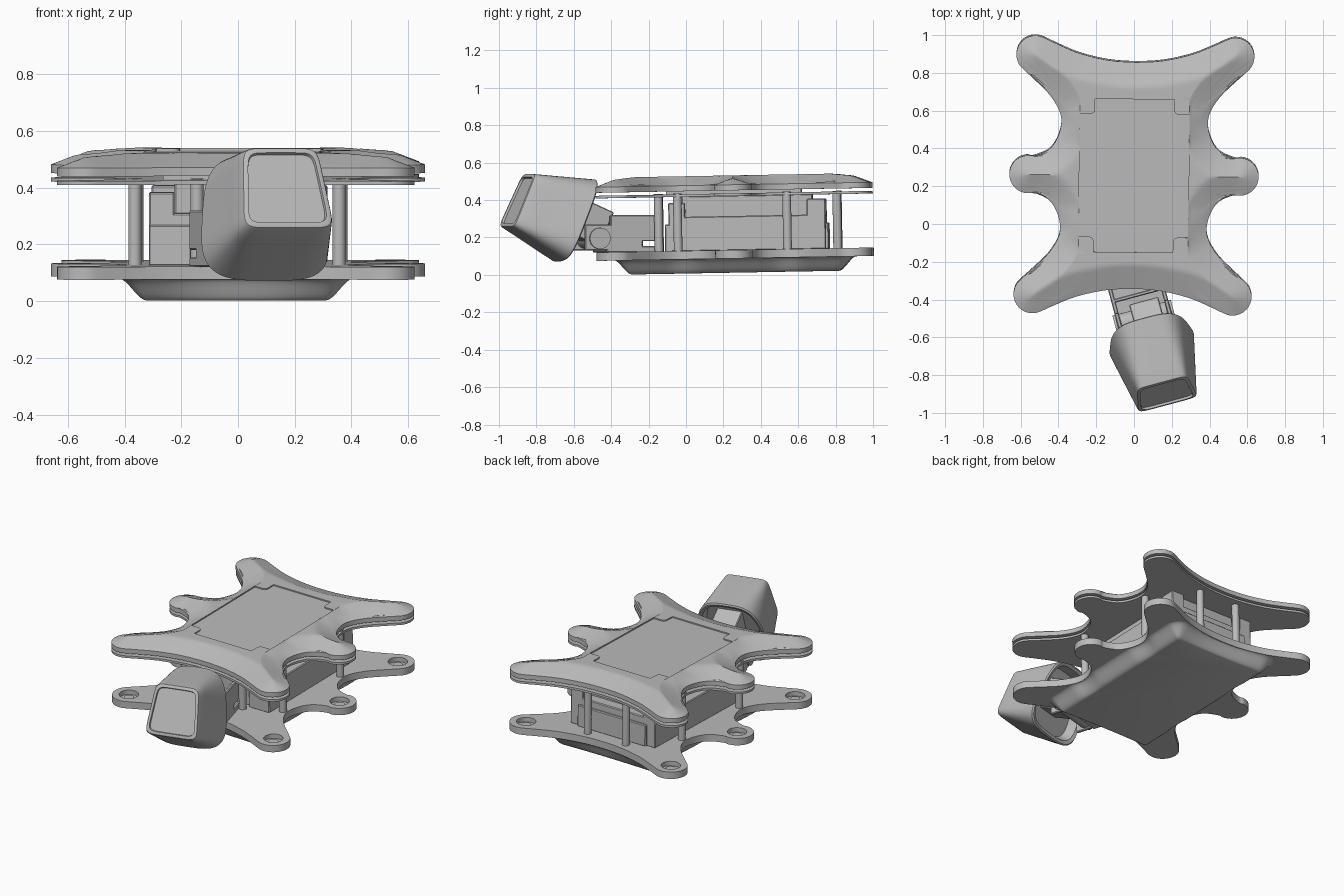
import bpy, bmesh, math
from math import sin, cos, pi, radians
from mathutils import Matrix, Vector

cube = bpy.data.objects.get("Cube")
if cube:
    bpy.data.objects.remove(cube)

grey = bpy.data.materials.new("plain_grey")
grey.use_nodes = True
grey.diffuse_color = (0.5, 0.5, 0.5, 1)
grey.node_tree.nodes["Principled BSDF"].inputs["Base Color"].default_value = (0.5, 0.5, 0.5, 1)

# Frames: the body leans a little, the neck is yawed, the head is yawed and pitched
BODY = Matrix.Translation((0, 0.265, 0)) @ Matrix.Rotation(-0.012, 4, 'Z') @ Matrix.Rotation(0.018, 4, 'X')
YAW = Matrix.Rotation(radians(15), 4, 'Z')
PITCH = Matrix.Rotation(radians(-24), 4, 'X')
NECK = Matrix.Translation((0.05, -0.48, 0)) @ YAW
HEAD = Matrix.Translation((0.165, -0.9, 0.4)) @ YAW @ PITCH


def add(name, mesh, matrix, angle=30):
    mesh.materials.clear()
    mesh.materials.append(grey)
    mesh.shade_smooth()
    mesh.set_sharp_from_angle(angle=radians(angle))
    obj = bpy.data.objects.new(name, mesh)
    bpy.context.collection.objects.link(obj)
    obj.matrix_world = matrix
    return obj


def finish(name, bm, matrix, angle=30):
    bmesh.ops.recalc_face_normals(bm, faces=bm.faces)
    mesh = bpy.data.meshes.new(name)
    bm.to_mesh(mesh)
    bm.free()
    return add(name, mesh, matrix, angle)


def box(name, matrix, x, y, z, bevel=0.005):
    bm = bmesh.new()
    bmesh.ops.create_cube(bm, size=1)
    for v in bm.verts:
        v.co = [lo + (c + 0.5) * (hi - lo) for c, (lo, hi) in zip(v.co, (x, y, z))]
    if bevel:
        bmesh.ops.bevel(bm, geom=bm.edges[:], offset=bevel, segments=1, affect='EDGES')
    return finish(name, bm, matrix)


def cylinder(name, matrix, radius, length):
    bm = bmesh.new()
    bmesh.ops.create_cone(bm, cap_ends=True, segments=28, radius1=radius, radius2=radius, depth=length)
    return finish(name, bm, matrix)


def loft(name, rings, matrix, angle=30):
    bm = bmesh.new()
    rows = [[bm.verts.new(p) for p in ring] for ring in rings]
    n = len(rows[0])
    for a, b in zip(rows, rows[1:]):
        for i in range(n):
            j = (i + 1) % n
            bm.faces.new((a[i], a[j], b[j], b[i]))
    bm.faces.new(rows[0])
    bm.faces.new(rows[-1])
    bmesh.ops.remove_doubles(bm, verts=bm.verts, dist=0.0004)
    return finish(name, bm, matrix, angle)


def slab(name, loops, z0, z1, matrix):
    """Flat plate from an outline and optional hole loops."""
    curve = bpy.data.curves.new(name, 'CURVE')
    curve.dimensions = '2D'
    curve.fill_mode = 'BOTH'
    curve.extrude = (z1 - z0) / 2
    for loop in loops:
        s = curve.splines.new('POLY')
        s.points.add(len(loop) - 1)
        for pt, p in zip(s.points, loop):
            pt.co = (p[0], p[1], 0, 1)
        s.use_cyclic_u = True
    temp = bpy.data.objects.new(name + "_temp", curve)
    bpy.context.collection.objects.link(temp)
    bpy.context.view_layer.update()
    mesh = bpy.data.meshes.new_from_object(temp.evaluated_get(bpy.context.evaluated_depsgraph_get()))
    bpy.data.objects.remove(temp)
    bpy.data.curves.remove(curve)
    mesh.transform(Matrix.Translation((0, 0, (z0 + z1) / 2)))
    return add(name, mesh, matrix)


def arc(cx, cy, r, a0, a1, n):
    return [(cx + r * cos(radians(a0 + (a1 - a0) * i / n)),
             cy + r * sin(radians(a0 + (a1 - a0) * i / n))) for i in range(n + 1)]


# Six-lobed outline: one quarter, mirrored twice, then smoothed
quarter = [(0, 0.6), (0.15, 0.61), (0.3, 0.645), (0.41, 0.69)]
quarter += arc(0.53, 0.635, 0.1, 115, -45, 8)
quarter += [(0.52, 0.49), (0.45, 0.42), (0.4, 0.34), (0.388, 0.27), (0.41, 0.19), (0.455, 0.13)]
quarter += arc(0.56, 0, 0.1, 105, 0, 6)
half = quarter + [(x, -y) for x, y in reversed(quarter[:-1])]
ctrl = [Vector(p) for p in half + [(-x, y) for x, y in reversed(half[1:-1])]]
outline = []
for i in range(len(ctrl)):
    a, b, c, d = (ctrl[(i + k) % len(ctrl)] for k in (-1, 0, 1, 2))
    for t in (0, 0.33, 0.67):
        outline.append(0.5 * (2 * b + (c - a) * t + (2 * a - 5 * b + 4 * c - d) * t ** 2
                              + (3 * b - a - 3 * c + d) * t ** 3))


def clamp(p, hx, hy):
    return Vector((max(-hx, min(hx, p.x)), max(-hy, min(hy, p.y))))


def flat(z):
    return [(p.x, p.y, z) for p in outline]


# Top cover: domed shell rising from the rim to a sunken rectangular panel
PX, PY = 0.29, 0.405
inner = [clamp(p, PX, PY) for p in outline]
rings = [flat(0.452), flat(0.482)]
for k in range(1, 15):
    ring = []
    for p, q in zip(outline, inner):
        m = p.lerp(q, k / 14)
        gap = min((m - o).length for o in outline)
        ring.append((m.x, m.y, 0.482 + 0.05 * min(1, gap / min(0.13, (p - q).length))))
    rings.append(ring)
rings[-1] = [(q.x, q.y, 0.532) for q in inner]
rings.append([(q.x, q.y, 0.524) for q in inner])
loft("top_cover", rings, BODY, 25)
for sx in (-1, 1):
    for sy in (-1, 1):
        notch = [(PX, PY), (PX, PY - 0.08)] + arc(PX - 0.055, PY - 0.055, 0.025, 270, 180, 5) + [(PX - 0.08, PY)]
        slab("panel_corner", [[(sx * x, sy * y) for x, y in notch]], 0.515, 0.532, BODY)

# Upper and lower plates, the lower one with a round pocket in each lobe
slab("upper_plate", [outline], 0.422, 0.436, BODY)
slab("lower_plate_base", [outline], 0.088, 0.104, BODY)
lobes = [(sx * x, y) for sx in (-1, 1) for x, y in ((0.53, 0.635), (0.56, 0), (0.53, -0.635))]
slab("lower_plate", [outline] + [arc(x, y, 0.058, 0, 350, 35) for x, y in lobes], 0.104, 0.133, BODY)
for x, y in lobes:
    cylinder("pocket_hub", BODY @ Matrix.Translation((x, y, 0.108)), 0.03, 0.012)

# Belly pan blending down from the lower plate to a flat rectangle
rings = []
for k in range(9):
    s = 1 - k / 8
    ring = []
    for p in outline:
        q = clamp(p, 0.315, 0.55)
        out = p - q
        m = q + out.normalized() * s * min(0.1, out.length * 0.99)
        ring.append((m.x, m.y, 0.012 + 0.078 * s * s * (3 - 2 * s)))
    rings.append(ring)
loft("belly_pan", rings, BODY, 40)

# Spacer posts
for sx in (-1, 1):
    for x, y in ((0.36, 0.285), (0.36, -0.3), (0.14, 0.55), (0.14, -0.405)):
        cylinder("spacer_post", BODY @ Matrix.Translation((sx * x, y, 0.28)), 0.023, 0.32)

# Inner housing: low tray, narrower core and corner columns
box("housing_tray", BODY, (-0.31, 0.31), (-0.35, 0.49), (0.13, 0.315))
box("housing_core", BODY, (-0.22, 0.22), (-0.28, 0.42), (0.3, 0.425))
box("cover_spacer", BODY, (-0.26, 0.26), (-0.36, 0.36), (0.43, 0.46), 0)
for sx in (-1, 1):
    xs = sorted((sx * 0.22, sx * 0.31))
    box("front_column", BODY, xs, (-0.35, -0.26), (0.3, 0.39))
    box("rear_column", BODY, xs, (0.39, 0.49), (0.3, 0.4))
    box("front_pad", BODY, sorted((sx * 0.16, sx * 0.31)), (-0.37, -0.34), (0.13, 0.275))
box("rear_ledge", BODY, (-0.25, 0.25), (0.48, 0.505), (0.13, 0.27))

# Neck bracket: two side arms with a slot, a cross plate, a pivot and a motor block
for sx in (-1, 1):
    xs = sorted((sx * 0.125, sx * 0.147))
    box("bracket_arm_front", NECK, xs, (-0.1, 0.05), (0.13, 0.27))
    box("bracket_arm", NECK, xs, (0.04, 0.22), (0.125, 0.32))
    for z in ((0.125, 0.155), (0.18, 0.32)):
        box("bracket_fork", NECK, xs, (0.21, 0.31), z)
box("bracket_cross_plate", NECK, (-0.147, 0.147), (0.1, 0.12), (0.125, 0.32))
box("bracket_floor", NECK, (-0.147, 0.147), (0.02, 0.31), (0.12, 0.14))
pivot = Matrix.Translation((0, -0.02, 0.195)) @ Matrix.Rotation(pi / 2, 4, 'Y')
cylinder("neck_pivot", NECK @ pivot, 0.057, 0.32)
tilt = Matrix.Translation((0, -0.02, 0.2)) @ PITCH
box("neck_motor", NECK @ tilt, (-0.06, 0.1), (-0.2, 0.03), (-0.04, 0.16))


# Head: rounded trapezoid sections lofted from a wide hollow back to a framed face
def section(a, b, n, taper, y, up):
    ring = []
    for i in range(72):
        c, s = cos(2 * pi * i / 72), sin(2 * pi * i / 72)
        v = math.copysign(abs(s) ** (2 / n), s)
        u = math.copysign(abs(c) ** (2 / n), c)
        ring.append((a * u * (1 - taper * (v + 1) / 2), y, b * v + up))
    return ring


def blend(r0, r1, t):
    return [Vector(p).lerp(Vector(q), t) for p, q in zip(r0, r1)]


back = section(0.255, 0.24, 3.4, 0.3, 0.335, 0.03)
front = section(0.168, 0.157, 8, 0.18, 0.012, 0)
rings = [section(0.21, 0.195, 3.4, 0.3, 0.27, 0.03), section(0.225, 0.212, 3.4, 0.3, 0.335, 0.03),
         section(0.247, 0.232, 3.4, 0.3, 0.342, 0.03), back]
rings += [blend(back, front, t) for t in (0.25, 0.5, 0.75, 1)]
rings += [section(0.164, 0.153, 8, 0.18, 0.003, 0), section(0.157, 0.146, 8, 0.18, 0, 0),
          section(0.146, 0.135, 8, 0.18, 0, 0), section(0.143, 0.132, 8, 0.18, 0.012, 0)]
loft("head_shell", rings, HEAD, 40)
